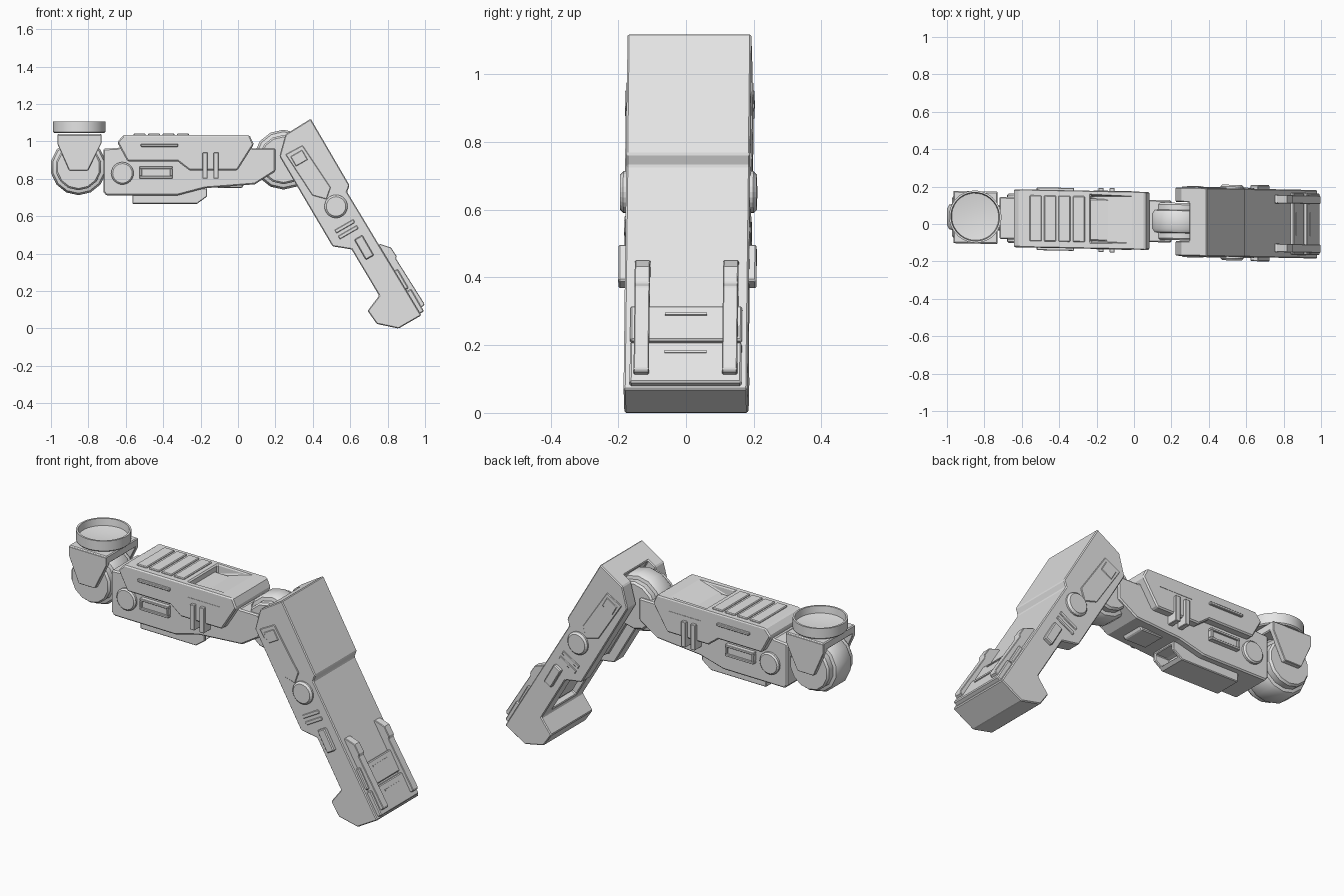
import bpy, bmesh, math

grey = bpy.data.materials.new("light grey")
grey.diffuse_color = (0.78, 0.78, 0.78, 1)


def uv(pts):
    """Shin frame (u down the leg, v outward) to x, z."""
    return [(0.5 * u + 0.866 * v, -0.866 * u + 0.5 * v) for u, v in pts]


def rect(a0, a1, b0, b1):
    return [(a0, b0), (a1, b0), (a1, b1), (a0, b1)]


def circle(x, z, r, n=24):
    return [(x + r * math.cos(2 * math.pi * i / n), z + r * math.sin(2 * math.pi * i / n)) for i in range(n)]


def finish(name, bm, bevel):
    """Make an object; the whole leg leans slightly in plan."""
    for v in bm.verts:
        v.co.y += 0.018 - 0.02 * v.co.x
    bmesh.ops.recalc_face_normals(bm, faces=bm.faces)
    me = bpy.data.meshes.new(name)
    bm.to_mesh(me)
    bm.free()
    me.materials.append(grey)
    ob = bpy.data.objects.new(name, me)
    bpy.context.collection.objects.link(ob)
    if bevel:
        m = ob.modifiers.new("bevel", 'BEVEL')
        m.width, m.segments, m.limit_method = bevel, 1, 'ANGLE'
        m.angle_limit = math.radians(40)
    return ob


def prism(name, pts, y0, y1, bevel=0.005):
    """Extrude an x, z outline from y0 to y1."""
    bm = bmesh.new()
    f = bm.faces.new([bm.verts.new((x, y0, z)) for x, z in pts])
    ext = bmesh.ops.extrude_face_region(bm, geom=[f])
    for v in ext["geom"]:
        if isinstance(v, bmesh.types.BMVert):
            v.co.y = y1
    return finish(name, bm, bevel)


def both(name, pts, y0, y1, bevel=0.003):
    """Same prism on the front and the back."""
    for side, s in (("front", -1), ("back", 1)):
        prism(f"{name}_{side}", pts, s * y0, s * y1, bevel)


def lathe(name, prof, cx, cz, axis, n=32, cy=0):
    """Revolve (radius, offset) points round the y or z axis."""
    bm = bmesh.new()
    rings = []
    for i in range(n):
        c, s = math.cos(2 * math.pi * (i + 0.5) / n), math.sin(2 * math.pi * (i + 0.5) / n)
        rings.append([bm.verts.new((cx + r * c, h, cz + r * s) if axis == 'y' else (cx + r * c, cy + r * s, cz + h))
                      for r, h in prof])
    for i in range(n):
        a, b = rings[i], rings[(i + 1) % n]
        for j in range(len(prof) - 1):
            bm.faces.new((a[j], b[j], b[j + 1], a[j + 1]))
    bmesh.ops.remove_doubles(bm, verts=bm.verts, dist=1e-5)
    ob = finish(name, bm, 0)
    bpy.ops.object.select_all(action='DESELECT')
    ob.select_set(True)
    bpy.context.view_layer.objects.active = ob
    bpy.ops.object.shade_smooth_by_angle(angle=math.radians(32))
    return ob


def cut(ob, cutter):
    m = ob.modifiers.new("cut", 'BOOLEAN')
    m.operation, m.object, m.solver = 'DIFFERENCE', cutter, 'EXACT'
    cutter.hide_render = True
    cutter.display_type = 'WIRE'
    if len(ob.modifiers) > 1:      # cuts come before the bevel
        ob.modifiers.move(len(ob.modifiers) - 1, 0)


# joint wheels: wide hub with a raised centre tread
def wheel(name, x, z, r, w):
    half = [(0, w), (r * 0.76, w), (r * 0.82, w * 0.9), (r * 0.82, w * 0.62), (r * 0.93, w * 0.58), (r, w * 0.4)]
    lathe(name, half + [(a, -b) for a, b in reversed(half)], x, z, 'y', 14)


wheel("hip_wheel", -0.853, 0.862, 0.15, 0.112)
wheel("knee_wheel", 0.243, 0.902, 0.16, 0.1)

# hip yoke and mounting cup
both("hip_yoke_plate", [(-0.965, 1.035), (-0.73, 1.035), (-0.73, 0.99), (-0.802, 0.845), (-0.903, 0.845),
                        (-0.965, 0.985)], 0.112, 0.14)
prism("hip_yoke_bridge", rect(-0.965, -0.73, 0.995, 1.04), -0.138, 0.138)
lathe("hip_cup", [(0, 0), (0.134, 0), (0.14, 0.006), (0.14, 0.06), (0.13, 0.06), (0.126, 0.022), (0.06, 0.012),
                  (0, 0.012)], -0.849, 1.045, 'z', 32, 0.004)

# thigh body running to the knee, and belly
prism("thigh_body", [(-0.72, 0.96), (-0.64, 0.965), (-0.6, 1.0), (0.03, 1.0), (0.08, 0.962), (0.2, 0.962),
                     (0.2, 0.84), (0.09, 0.77), (-0.179, 0.749), (-0.323, 0.711), (-0.705, 0.711),
                     (-0.72, 0.73)], -0.113, 0.113, 0.007)
belly = prism("belly_box", [(-0.565, 0.72), (-0.565, 0.665), (-0.22, 0.665), (-0.165, 0.705), (-0.165, 0.75),
                            (-0.3, 0.75)], -0.077, 0.077, 0.004)
cut(belly, prism("belly_cutter", [(-0.25, 0.68), (-0.1, 0.68), (-0.1, 0.735), (-0.25, 0.735)], -0.06, 0.06, 0))
prism("belly_pad", [(-0.11, 0.75), (0.02, 0.75), (0.04, 0.78), (-0.11, 0.78)], -0.065, 0.065)

# thigh armour with a sloped pocket and four ribs
armour = prism("thigh_armour", [(-0.612, 1.034), (0.061, 1.034), (0.085, 0.984), (-0.003, 0.845), (-0.26, 0.845),
                                (-0.323, 0.893), (-0.591, 0.893), (-0.646, 0.995)], -0.155, 0.155, 0.007)
cut(armour, prism("pocket_cutter", [(-0.232, 1.08), (-0.232, 0.975), (-0.01, 1.034), (-0.01, 1.08)],
                  -0.12, 0.13, 0))
for i in range(4):
    x = -0.558 + 0.077 * i
    prism(f"armour_rib_{i + 1}", rect(x, x + 0.064, 1.02, 1.042), -0.12, 0.125, 0.004)

# thigh side details
both("thigh_bolt", circle(-0.618, 0.829, 0.06), 0.1, 0.132, 0.008)
for a, b, c, d in ((-0.527, -0.35, 0.802, 0.815), (-0.527, -0.35, 0.853, 0.866),
                   (-0.527, -0.514, 0.815, 0.853), (-0.363, -0.35, 0.815, 0.853)):
    both("thigh_socket_frame", rect(a, b, c, d), 0.1, 0.137, 0.002)
both("thigh_socket", rect(-0.52, -0.355, 0.81, 0.86), 0.1, 0.127)
both("armour_strip", rect(-0.52, -0.32, 0.971, 0.986), 0.15, 0.168, 0.003)
both("armour_line", rect(-0.217, -0.013, 0.961, 0.966), 0.15, 0.157, 0)
for x in (-0.19, -0.131):
    both("thigh_clip", rect(x, x + 0.028, 0.8, 0.94), 0.1, 0.172)

# shin with knee slot and hollow back
shin = prism("shin", uv([(-0.776, 0.897), (-0.364, 0.899), (-0.34, 0.87), (0.43, 0.884), (0.43, 0.743),
                         (0.35, 0.654), (0.265, 0.647), (0.226, 0.741), (-0.062, 0.737), (-0.127, 0.657),
                         (-0.686, 0.652), (-0.771, 0.738)]), -0.183, 0.183, 0.005)
cut(shin, prism("shin_cutter", uv([(-0.9, 0.5), (-0.9, 0.787), (-0.47, 0.787), (-0.42, 0.71), (-0.15, 0.71),
                                   (-0.06, 0.775), (0.2, 0.775), (0.2, 0.5)]), -0.104, 0.104, 0))
prism("shin_back_panel", uv(rect(0.0, 0.18, 0.762, 0.79)), -0.085, 0.085)

# shin side details
both("shin_panel", uv([(-0.678, 0.685), (-0.675, 0.788), (-0.405, 0.806), (-0.361, 0.755), (-0.417, 0.70)]),
     0.17, 0.188)
both("shin_window", uv(rect(-0.655, -0.595, 0.702, 0.774)), 0.18, 0.191)
both("shin_bolt", circle(0.524, 0.652, 0.062), 0.17, 0.202, 0.01)
for u in (-0.187, -0.15):
    both("shin_bar", uv(rect(u - 0.01, u + 0.01, 0.71, 0.825)), 0.17, 0.188)
both("shin_hatch", uv(rect(-0.1, 0.025, 0.775, 0.825)), 0.17, 0.204, 0.005)

# ankle slabs, slots and rails
prism("ankle_slab_lower", uv(rect(0.28, 0.418, 0.85, 0.907)), -0.165, 0.165)
prism("ankle_slab_upper", uv(rect(0.152, 0.27, 0.85, 0.898)), -0.165, 0.165)
for u, v in ((0.178, 0.898), (0.312, 0.907)):
    prism("ankle_slot", uv(rect(u, u + 0.008, v - 0.01, v + 0.004)), -0.062, 0.062, 0)
both("ankle_rail", uv([(-0.01, 0.86), (-0.01, 0.885), (0.035, 0.925), (0.09, 0.927), (0.1, 0.918), (0.385, 0.929),
                       (0.392, 0.92), (0.392, 0.86)]), 0.108, 0.153)
